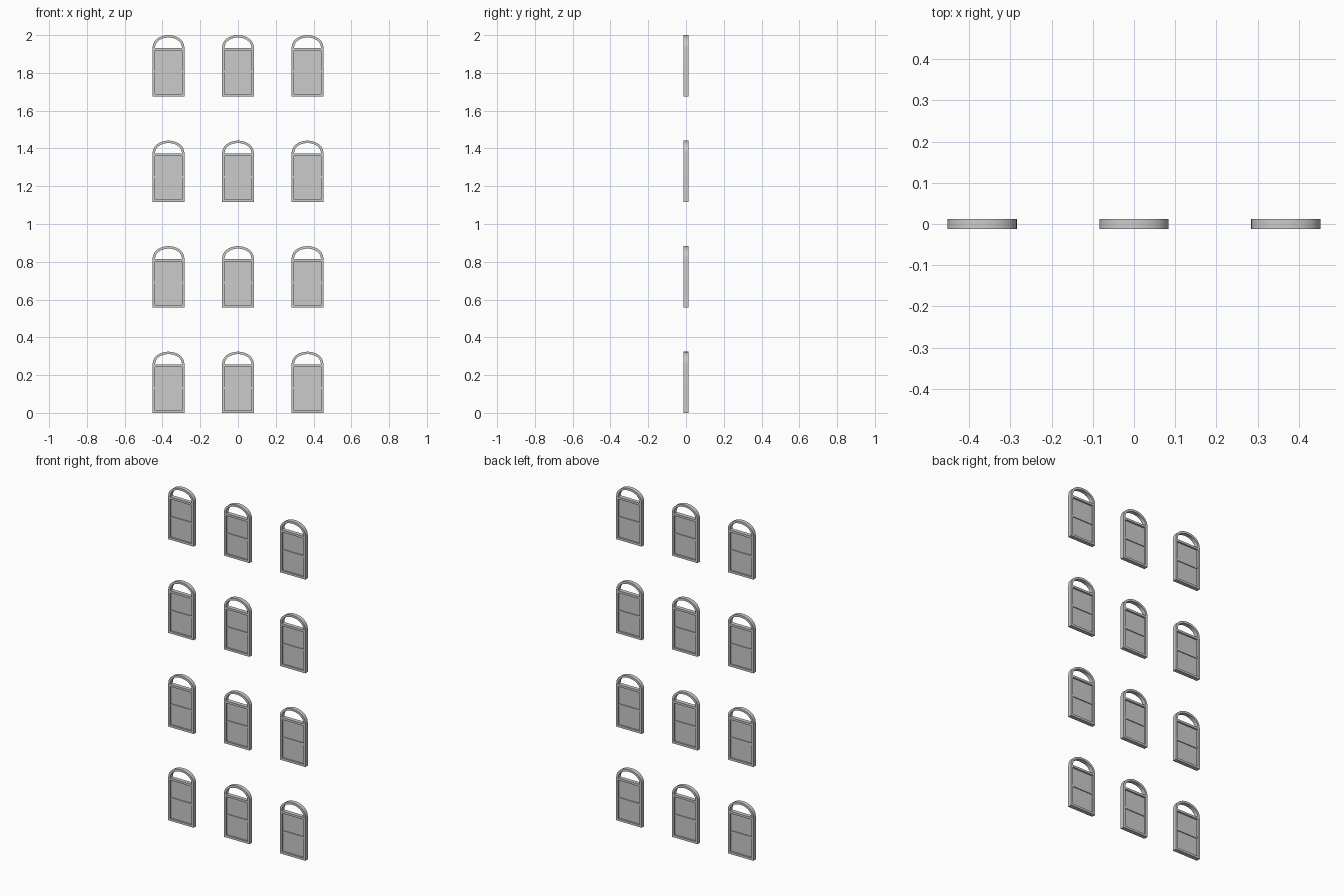
import bpy, bmesh, math

if "Cube" in bpy.data.objects:
    bpy.data.objects.remove(bpy.data.objects["Cube"])

W, SPRING, H = 0.084, 0.255, 0.324      # half width, springing height, total height
T, D = 0.013, 0.012                     # frame thickness, half depth
PITCH_X, PITCH_Z = 0.368, (2 - 0.324) / 3
SEG = 24


def outline(inset):
    """Arched outline running from bottom left, over the arch, to bottom right."""
    w, rise = W - inset, H - SPRING - inset
    pts = [(-w, inset)]
    for i in range(SEG + 1):
        a = math.pi * (1 - i / SEG)
        pts.append((w * math.cos(a), SPRING + rise * math.sin(a) ** 0.9))
    return pts + [(w, inset)]


def add_box(bm, x0, x1, y0, y1, z0, z1):
    vs = bmesh.ops.create_cube(bm, size=1)["verts"]
    for v in vs:
        v.co = ((x0 + x1) / 2 + v.co.x * (x1 - x0),
                (y0 + y1) / 2 + v.co.y * (y1 - y0),
                (z0 + z1) / 2 + v.co.z * (z1 - z0))


def finish(bm, name):
    bmesh.ops.recalc_face_normals(bm, faces=bm.faces)
    me = bpy.data.meshes.new(name)
    bm.to_mesh(me)
    bm.free()
    return me


# Arched outer frame: closed ring with rectangular section
bm = bmesh.new()
rings = []
for inset, y in ((0, -D), (0, D), (T, D), (T, -D)):
    rings.append([bm.verts.new((x, y, z)) for x, z in outline(inset)])
n = len(rings[0])
for k in range(4):
    a, b = rings[k], rings[(k + 1) % 4]
    for i in range(n):
        j = (i + 1) % n
        bm.faces.new((a[i], a[j], b[j], b[i]))
frame = finish(bm, "arched_frame")

# Transom under the open arch and meeting rail between panes
inner = W - T
bm = bmesh.new()
add_box(bm, -inner, inner, -D, D, SPRING - 0.013, SPRING)
add_box(bm, -inner, inner, -D * 0.6, D * 0.6, 0.126, 0.137)
rails = finish(bm, "window_rails")

# Two recessed panes
bm = bmesh.new()
add_box(bm, -inner, inner, -0.002, 0.002, T, 0.126)
add_box(bm, -inner, inner, -0.002, 0.002, 0.137, SPRING - 0.013)
panes = finish(bm, "window_panes")

# Grid of windows, three columns by four rows
for row in range(4):
    for col in (-1, 0, 1):
        for me in (frame, rails, panes):
            ob = bpy.data.objects.new(me.name, me)
            ob.location = (col * PITCH_X, 0, row * PITCH_Z)
            bpy.context.collection.objects.link(ob)

# Smooth the curve of the arch, keeping corners sharp
bpy.ops.object.select_all(action="DESELECT")
ob = bpy.data.objects["arched_frame"]
ob.select_set(True)
bpy.context.view_layer.objects.active = ob
bpy.ops.object.shade_smooth_by_angle(angle=math.radians(30))
